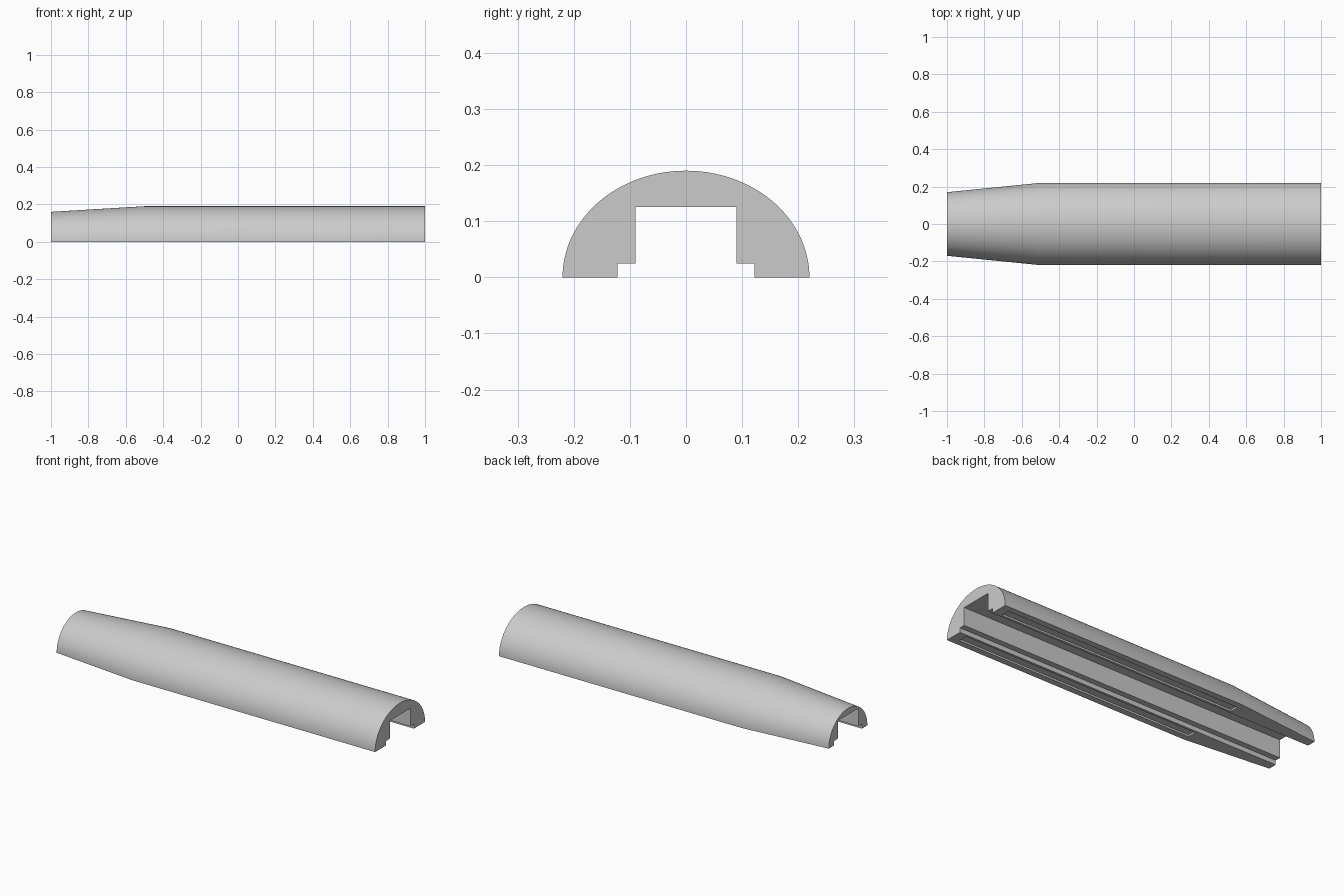
import bpy, bmesh, math

if "Cube" in bpy.data.objects:
    bpy.data.objects.remove(bpy.data.objects["Cube"])

grey = bpy.data.materials.new("light grey")
grey.diffuse_color = (0.6, 0.6, 0.6, 1)
grey.use_nodes = True
grey.node_tree.nodes["Principled BSDF"].inputs["Base Color"].default_value = grey.diffuse_color


def finish(name, bm):
    bmesh.ops.recalc_face_normals(bm, faces=bm.faces)
    mesh = bpy.data.meshes.new(name)
    bm.to_mesh(mesh)
    bm.free()
    obj = bpy.data.objects.new(name, mesh)
    bpy.context.collection.objects.link(obj)
    obj.data.materials.append(grey)
    return obj


def section(half_width, height, steps=64):
    """Half-ellipse outside, stepped channel inside."""
    arc = [(half_width * math.cos(math.pi * i / steps),
            height * math.sin(math.pi * i / steps)) for i in range(steps + 1)]
    channel = [(0.122, 0), (0.122, 0.025), (0.09, 0.025), (0.09, 0.125)]
    return arc + [(-y, z) for y, z in channel] + channel[::-1]


# Half-round body, tapering towards the left end
bm = bmesh.new()
rings = []
for x, w, h in [(-1, 0.17, 0.16), (-0.5, 0.22, 0.19), (1, 0.22, 0.19)]:
    rings.append([bm.verts.new((x, y, z)) for y, z in section(w, h)])
for a, b in zip(rings, rings[1:]):
    n = len(a)
    for i in range(n):
        j = (i + 1) % n
        bm.faces.new((a[i], a[j], b[j], b[i]))
bm.faces.new(rings[0])
bm.faces.new(rings[-1])
body = finish("half_round_body", bm)


def cut(name, bm):
    cutter = finish(name, bm)
    cutter.hide_render = True
    cutter.hide_viewport = True
    mod = body.modifiers.new(name, 'BOOLEAN')
    mod.object = cutter
    mod.operation = 'DIFFERENCE'
    mod.solver = 'EXACT'


for side, label in ((-1, "front"), (1, "back")):
    # Round pin hole in the right end
    bm = bmesh.new()
    bmesh.ops.create_cone(bm, cap_ends=True, segments=32, radius1=0.02,
                          radius2=0.02, depth=0.12)
    for v in bm.verts:
        x, y, z = v.co
        v.co = (0.99 + z, side * 0.15 + y, 0.04 + x)
    cut(label + "_pin_hole_cutter", bm)

    # Long shallow slot in the underside of each leg
    bm = bmesh.new()
    bmesh.ops.create_cube(bm, size=1)
    for v in bm.verts:
        x, y, z = v.co
        v.co = (0.225 + x * 1.45, side * 0.16 + y * 0.05, z * 0.02)
    cut(label + "_slot_cutter", bm)

# Apply the cuts, then smooth the curved skin
bpy.context.view_layer.objects.active = body
body.select_set(True)
for mod in list(body.modifiers):
    bpy.ops.object.modifier_apply(modifier=mod.name)
bpy.ops.object.shade_smooth_by_angle(angle=math.radians(20))
for obj in list(bpy.data.objects):
    if obj is not body:
        bpy.data.objects.remove(obj)
